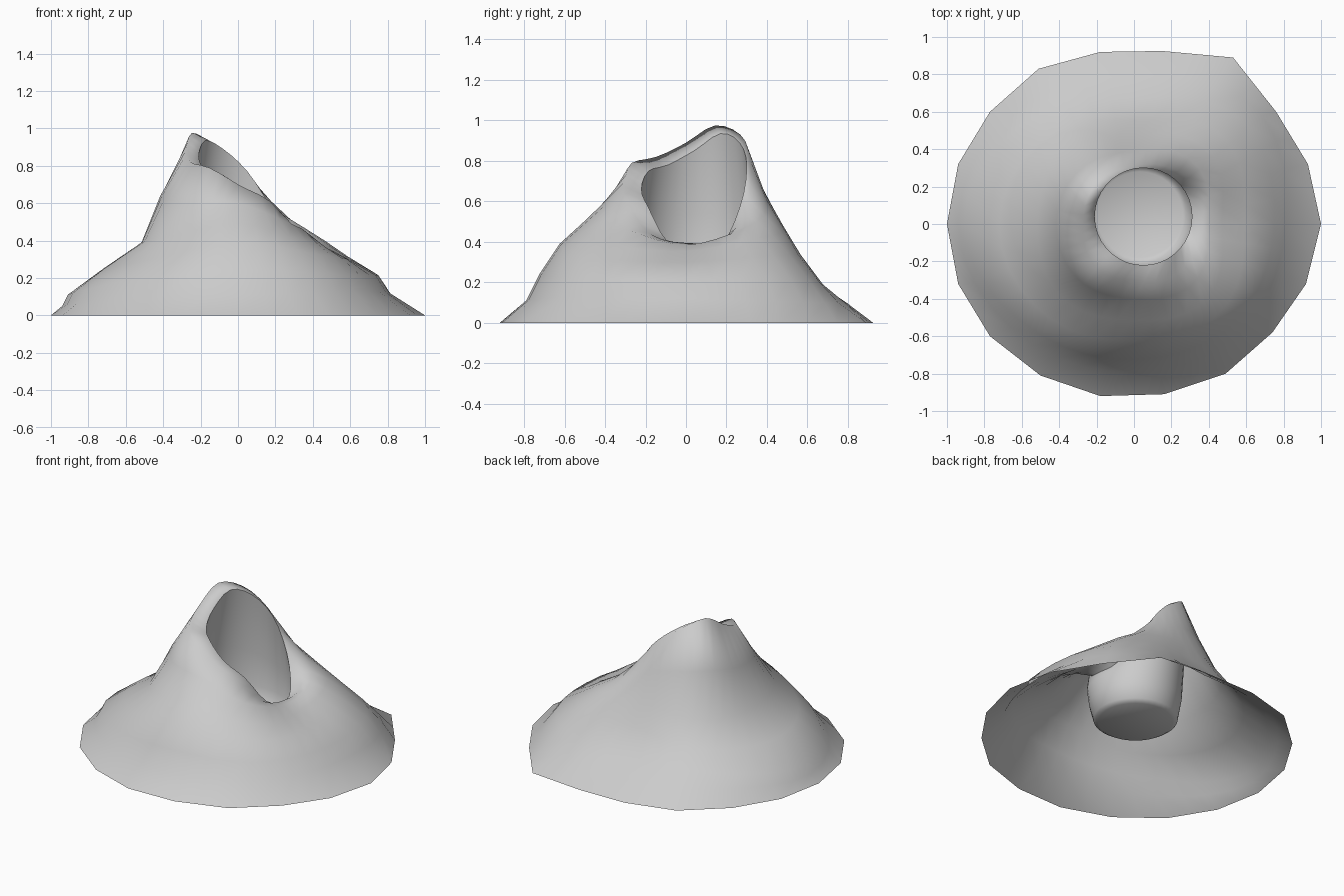
import bpy
import bmesh
import math

if "Cube" in bpy.data.objects:
    bpy.data.objects.remove(bpy.data.objects["Cube"])

SEG = 36  # steps around the mountain

# slope profiles (radius, height) every 45 degrees from +x:
# cliff foot, cliff top, mid slope, cone foot, cone
PROFILES = [
    [(.81, .12), (.75, .215), (.59, .30), (.47, .355), (.40, .385)],
    [(.90, .10), (.80, .215), (.67, .335), (.56, .425), (.46, .485)],
    [(.79, .10), (.67, .17), (.555, .33), (.48, .475), (.39, .64)],
    [(.87, .10), (.79, .17), (.66, .265), (.535, .405), (.41, .68)],
    [(.94, .05), (.91, .11), (.72, .25), (.515, .39), (.415, .64)],
    [(.85, .10), (.785, .19), (.68, .295), (.55, .415), (.42, .61)],
    [(.79, .11), (.725, .24), (.625, .39), (.515, .49), (.40, .60)],
    [(.81, .125), (.75, .22), (.66, .32), (.56, .39), (.45, .475)],
]
# slanted rim crest (radius, height) every 30 degrees
RIM = [(.355, .395), (.39, .42), (.355, .61), (.315, .81), (.31, .93), (.285, .975),
       (.275, .89), (.295, .82), (.31, .79), (.30, .70), (.345, .61), (.355, .44)]
# uneven polygonal footprint
BASE = [(1, 0), (.93, .32), (.76, .60), (.53, .89), (.15, .925), (-.18, .92),
        (-.51, .83), (-.77, .60), (-.94, .32), (-1, 0), (-.94, -.32), (-.77, -.60),
        (-.50, -.81), (-.18, -.92), (.16, -.91), (.49, -.80), (.74, -.58), (.92, -.32)]


def cyclic(vals, t):
    """Smooth closed interpolation through vals, t in 0..1."""
    n = len(vals)
    i = int(t * n)
    f = t * n - i
    a, b, c, d = (vals[(i + k) % n] for k in (-1, 0, 1, 2))
    return b + .5 * f * (c - a + f * (2*a - 5*b + 4*c - d + f * (3 * (b - c) + d - a)))


def polar_ring(points):
    """Closed ring through evenly spaced (radius, height) points."""
    ring = []
    for s in range(SEG):
        a = 2 * math.pi * s / SEG
        r, z = (cyclic([p[k] for p in points], s / SEG) for k in (0, 1))
        ring.append((r * math.cos(a), r * math.sin(a), z))
    return ring


def base_ring():
    ring = []
    for i, (x, y) in enumerate(BASE):
        nx, ny = BASE[(i + 1) % len(BASE)]
        ring += [(x, y, 0), ((x + nx) / 2, (y + ny) / 2, 0)]
    return ring


def cup_ring(r, z, tilt=0.0, cx=.03, cy=.05):
    ring = []
    for s in range(SEG):
        a = 2 * math.pi * s / SEG
        ring.append((cx + r * math.cos(a), cy + r * math.sin(a), z - tilt * r * math.cos(a)))
    return ring


def mouth_ring():
    """Round opening just inside and below the rim crest."""
    return [(x, y, c[2] - .04) for (x, y, _), c in
            zip(cup_ring(.26, 0, 0, .05, .04), polar_ring(RIM))]


def loft(name, rings, cap=False):
    bm = bmesh.new()
    loops = [[bm.verts.new(p) for p in ring] for ring in rings]
    for lo, hi in zip(loops, loops[1:]):
        for s in range(SEG):
            t = (s + 1) % SEG
            bm.faces.new((lo[s], lo[t], hi[t], hi[s]))
    if cap:
        bm.faces.new(loops[-1])
    me = bpy.data.meshes.new(name)
    bm.to_mesh(me)
    bm.free()
    ob = bpy.data.objects.new(name, me)
    bpy.context.collection.objects.link(ob)
    bpy.ops.object.select_all(action='DESELECT')
    ob.select_set(True)
    bpy.context.view_layer.objects.active = ob
    bpy.ops.object.shade_smooth_by_angle(angle=math.radians(120))
    return ob


# outer slopes, open underneath, up and over the slanted rim
slopes = [polar_ring([p[k] for p in PROFILES]) for k in range(5)]
loft("mountain_slopes", [base_ring()] + slopes + [polar_ring(RIM), mouth_ring()])

# crater cup hanging inside the shell: bulges below the rim, tapers to a floor
loft("crater_cup", [mouth_ring(), cup_ring(.30, .42, .4), cup_ring(.285, .24, .1),
                    cup_ring(.26, .12), cup_ring(.23, .10)], cap=True)
